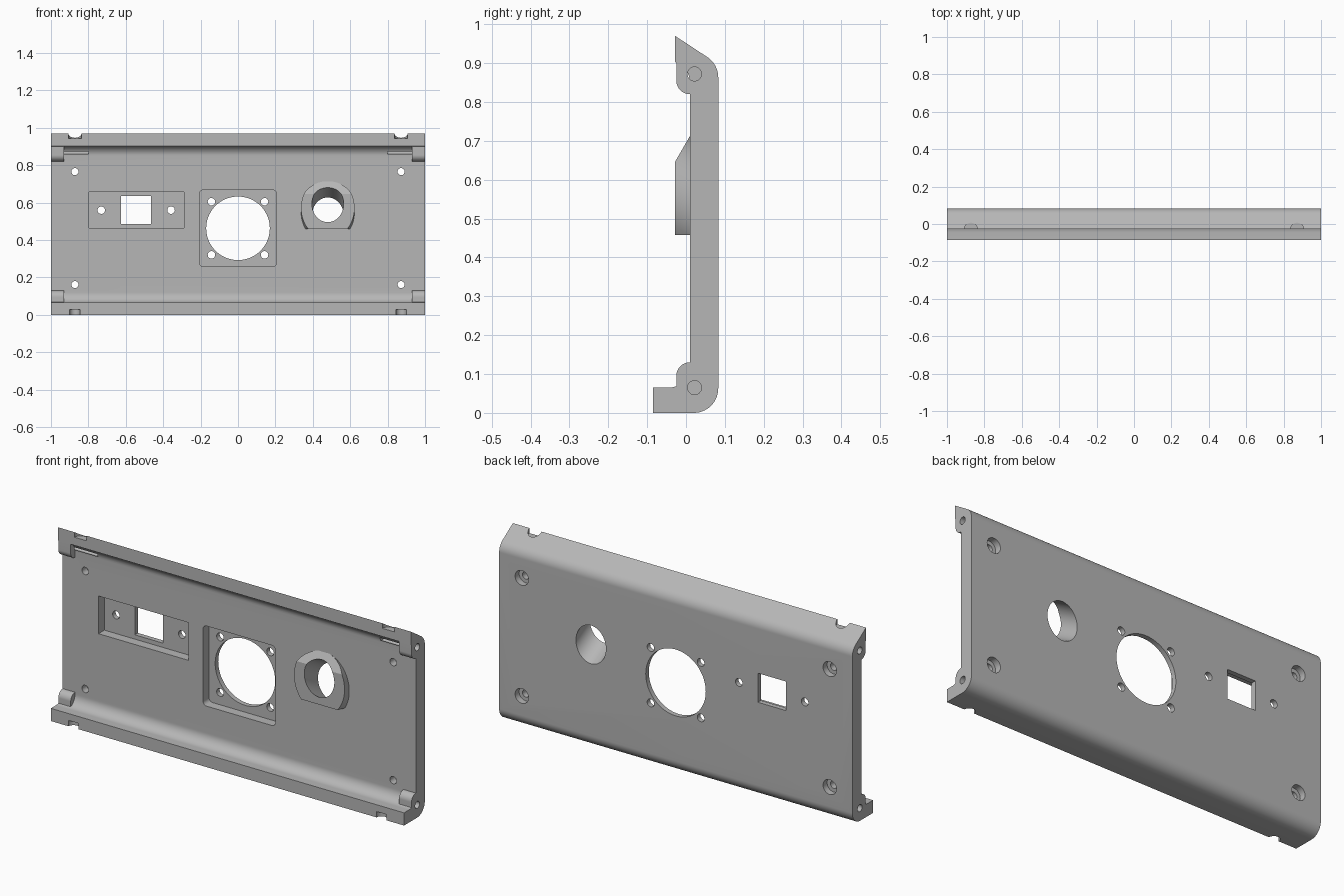
import bpy, bmesh, math
from mathutils import Vector, Matrix

if "Cube" in bpy.data.objects:
    bpy.data.objects.remove(bpy.data.objects["Cube"], do_unlink=True)

grey = bpy.data.materials.new("plain grey")
grey.use_nodes = True
grey.diffuse_color = (0.47, 0.47, 0.47, 1)
grey.node_tree.nodes["Principled BSDF"].inputs["Base Color"].default_value = grey.diffuse_color


def finish(bm, name):
    bmesh.ops.recalc_face_normals(bm, faces=bm.faces)
    mesh = bpy.data.meshes.new(name)
    bm.to_mesh(mesh)
    bm.free()
    mesh.materials.append(grey)
    ob = bpy.data.objects.new(name, mesh)
    bpy.context.collection.objects.link(ob)
    return ob


def arc(cu, cv, r, start, end, n=14):
    steps = [math.radians(start + (end - start) * i / n) for i in range(n + 1)]
    return [(cu + r * math.cos(a), cv + r * math.sin(a)) for a in steps]


def prism(name, points, a, b, axis="X"):
    """Extrude a flat outline from a to b along X (outline in y, z) or Y (outline in x, z)."""
    bm = bmesh.new()
    place = (lambda u, v: (a, u, v)) if axis == "X" else (lambda u, v: (u, a, v))
    face = bm.faces.new([bm.verts.new(place(u, v)) for u, v in points])
    new = bmesh.ops.extrude_face_region(bm, geom=[face])["geom"]
    shift = Vector((b - a, 0, 0) if axis == "X" else (0, b - a, 0))
    bmesh.ops.translate(bm, vec=shift, verts=[g for g in new if isinstance(g, bmesh.types.BMVert)])
    return finish(bm, name)


def box(name, x0, x1, y0, y1, z0, z1):
    return prism(name, [(x0, z0), (x1, z0), (x1, z1), (x0, z1)], y0, y1, "Y")


def rod(name, start, end, r, sides=40):
    start, end = Vector(start), Vector(end)
    d = end - start
    bm = bmesh.new()
    m = Matrix.Translation((start + end) / 2) @ d.to_track_quat("Z", "Y").to_matrix().to_4x4()
    bmesh.ops.create_cone(bm, cap_ends=True, segments=sides, radius1=r, radius2=r, depth=d.length, matrix=m)
    return finish(bm, name)


def combine(target, tool, operation):
    mod = target.modifiers.new("cut", "BOOLEAN")
    mod.operation, mod.solver, mod.object = operation, "EXACT", tool
    bpy.context.view_layer.objects.active = target
    bpy.ops.object.modifier_apply(modifier=mod.name)
    bpy.data.objects.remove(tool, do_unlink=True)


# Panel with lower lip, rounded back edges and sloped upper lip
profile = [(-0.085, 0)]
profile += arc(0.02, 0.063, 0.063, -90, 0)
profile += arc(0.02, 0.863, 0.063, 0, 56.4)
profile += [(-0.028, 0.97)]
profile += arc(-0.045, 0.85, 0.055, 72, 0)
profile += arc(-0.045, 0.12, 0.055, 0, -90)
profile += [(-0.085, 0.065)]
panel = prism("panel", profile, -1, 1)

# Rounded blocks at the four inner corners
for side in (-1, 1):
    low = [(-0.025, 0.05), (0.015, 0.05), (0.015, 0.13)] + arc(0.01, 0.095, 0.035, 90, 180)
    high = [(-0.025, 0.92), (0.015, 0.92), (0.015, 0.82)] + arc(0.01, 0.855, 0.035, -90, -180)
    for outline in (low, high):
        combine(panel, prism("corner_block", outline, side * 0.93, side), "UNION")

# Tilted round socket, flattened at the front and below
slope = Vector((0, math.cos(math.radians(30)), -0.5))
tip = Vector((0.48, -0.06, 0.591))
boss = rod("socket_boss", tip, tip + slope * 0.4, 0.143, 64)
combine(boss, box("trim", 0.2, 0.8, -0.028, 0.05, 0.458, 0.8), "INTERSECT")
combine(panel, boss, "UNION")


def cut(tool):
    combine(panel, tool, "DIFFERENCE")


bore = Vector((0.48, -0.028, 0.594))
cut(rod("socket_bore", bore - slope * 0.2, bore + slope * 0.3, 0.085, 56))

# Fan recess, opening and screw holes
h, c = 0.185, 0.463
rounded = []
for i, (sx, sz) in enumerate([(1, 1), (-1, 1), (-1, -1), (1, -1)]):
    rounded += arc(sx * h, c + sz * h, 0.02, i * 90, i * 90 + 90, 6)
cut(prism("fan_recess", rounded, -0.05, 0.058, "Y"))
cut(rod("fan_opening", (0, -0.1, c), (0, 0.2, c), 0.17, 72))
for sx in (-1, 1):
    for sz in (-1, 1):
        x, z = sx * 0.142, c + sz * 0.142
        cut(rod("fan_screw", (x, -0.1, z), (x, 0.2, z), 0.02, 24))

# Switch recess, square opening and screw holes
cut(box("switch_recess", -0.797, -0.288, -0.05, 0.058, 0.465, 0.658))
cut(box("switch_opening", -0.625, -0.465, -0.1, 0.2, 0.487, 0.636))
for x in (-0.731, -0.358):
    cut(rod("switch_screw", (x, -0.1, 0.56), (x, 0.2, 0.56), 0.02, 24))

for side in (-1, 1):
    x = side * 0.872
    # Mounting holes, counterbored from the back
    for z in (0.162, 0.766):
        cut(rod("mount_hole", (x, -0.1, z), (x, 0.2, z), 0.019, 24))
        cut(rod("counterbore", (x, 0.05, z), (x, 0.2, z), 0.038, 32))
    # Screw holes in the ends
    for z in (0.065, 0.872):
        cut(rod("end_hole", (side * 0.8, 0.022, z), (side * 1.1, 0.022, z), 0.018, 24))
    # Notches in the upper and lower lips
    cut(rod("upper_notch", (x, -0.028, 0.944), (x, -0.028, 1.1), 0.035, 32))
    cut(rod("lower_notch", (x, -0.085, -0.1), (x, -0.085, 0.03), 0.028, 32))

# Smooth curves, sharp edges
bpy.ops.object.select_all(action="DESELECT")
panel.select_set(True)
bpy.context.view_layer.objects.active = panel
bpy.ops.object.shade_smooth_by_angle(angle=math.radians(25))
